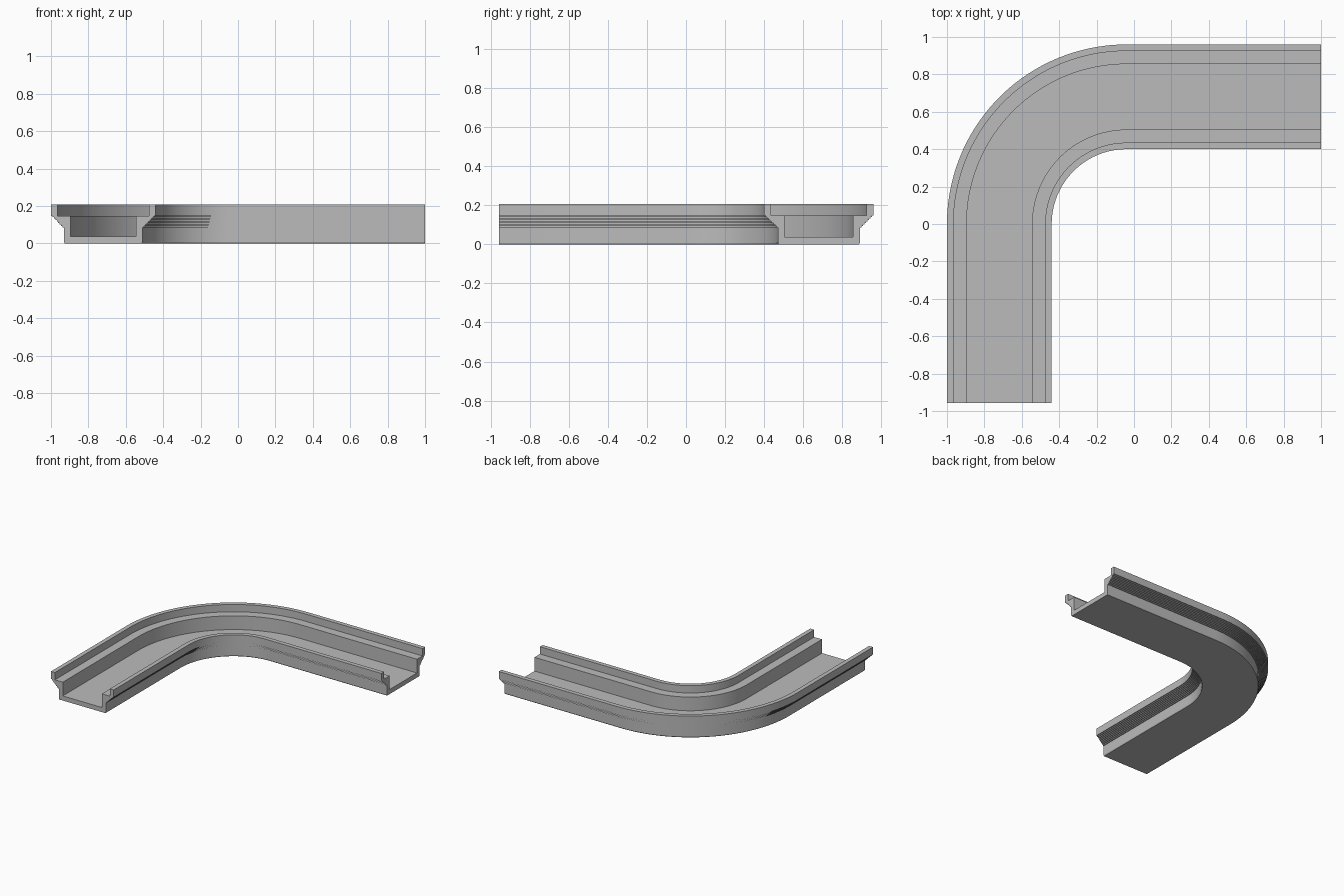
import bpy, bmesh, math

if "Cube" in bpy.data.objects:
    bpy.data.objects.remove(bpy.data.objects["Cube"])

# --- one grey material ---
grey = bpy.data.materials.new("plain grey")
grey.diffuse_color = (0.5, 0.5, 0.5, 1)
grey.use_nodes = True
grey.node_tree.nodes["Principled BSDF"].inputs["Base Color"].default_value = grey.diffuse_color

TOP, STEPS = 0.207, 9
CENTRE_X, CENTRE_Y, RADIUS = -0.04, 0.0, 0.68   # bend centre and channel centreline
ARC = 48

# --- half cross-section (offset from centreline, height), floor to underside ---
half = [(0.175, 0.037), (0.175, 0.148), (0.245, 0.148), (0.245, TOP), (0.28, TOP)]
w, z = 0.28, 0.148
for i in range(STEPS):                          # finely stepped undercut
    half.append((w, z))
    w -= 0.07 / STEPS
    half.append((w, z))
    z -= 0.07 / STEPS
half += [(w, 0.008), (w - 0.004, 0.0)]          # slightly eased foot
profile = half + [(-a, b) for a, b in reversed(half)]

# --- path: straight arm, quarter bend, straight arm (point, outward direction) ---
path = [((CENTRE_X, -0.957), (-1, 0))]
for i in range(ARC + 1):
    t = math.pi - i / ARC * math.pi / 2
    path.append(((CENTRE_X, CENTRE_Y), (math.cos(t), math.sin(t))))
path.append(((1.0, CENTRE_Y), (0, 1)))

# --- sweep the section along the path ---
bm = bmesh.new()
rings = []
for (px, py), (dx, dy) in path:
    rings.append([bm.verts.new((px + dx * (RADIUS + a), py + dy * (RADIUS + a), b))
                  for a, b in profile])
n = len(profile)
for r0, r1 in zip(rings, rings[1:]):
    for i in range(n):
        j = (i + 1) % n
        bm.faces.new((r0[i], r0[j], r1[j], r1[i]))
bm.faces.new(rings[0])                          # end caps
bm.faces.new(list(reversed(rings[-1])))
bmesh.ops.recalc_face_normals(bm, faces=bm.faces)

mesh = bpy.data.meshes.new("curved_channel")
bm.to_mesh(mesh)
bm.free()
mesh.materials.append(grey)
channel = bpy.data.objects.new("curved_channel", mesh)
bpy.context.collection.objects.link(channel)
bpy.context.view_layer.objects.active = channel
channel.select_set(True)
bpy.ops.object.shade_smooth_by_angle(angle=math.radians(25))
